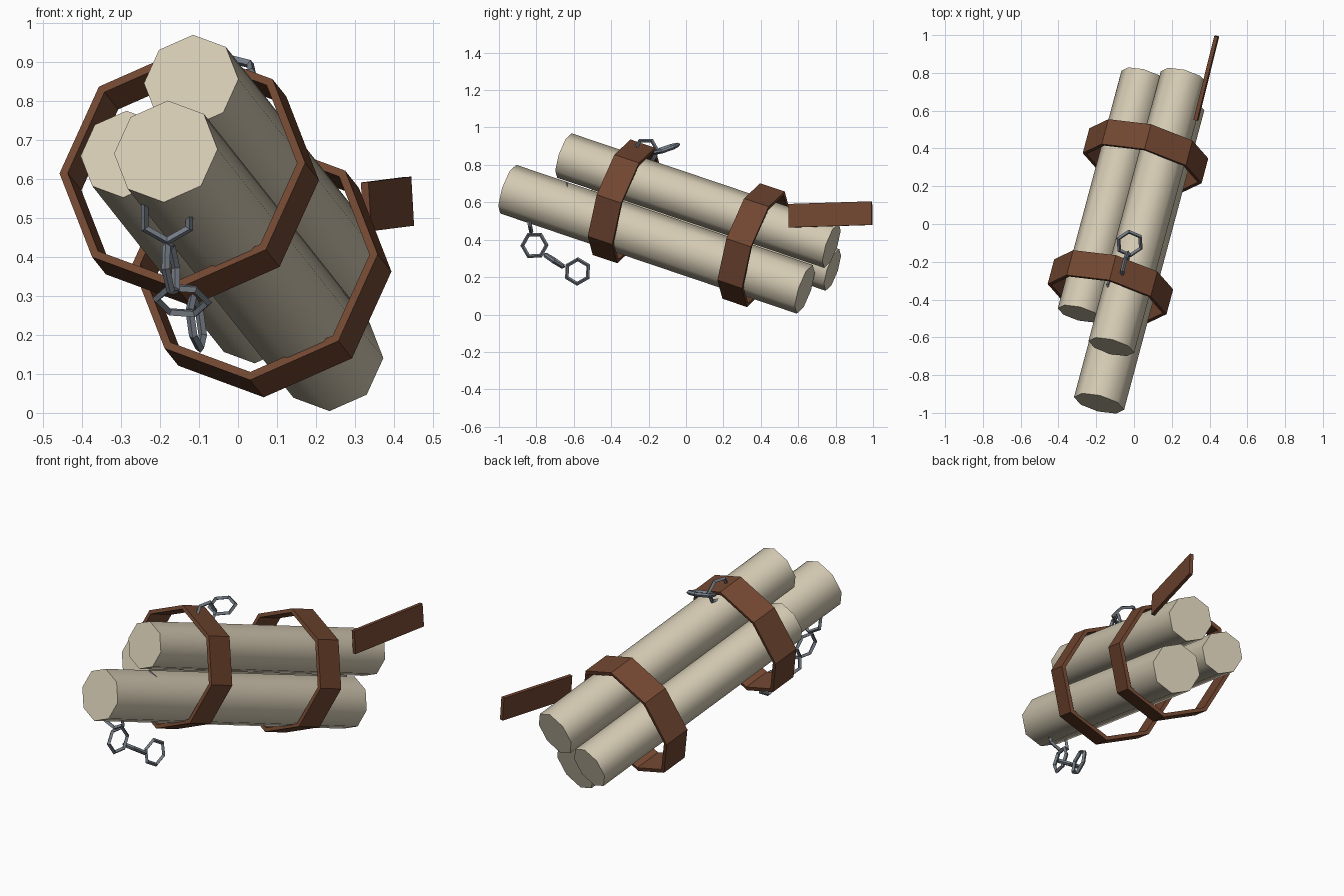
import bpy
from math import radians, cos, sin
from mathutils import Matrix, Vector

cube = bpy.data.objects.get("Cube")
if cube:
    bpy.data.objects.remove(cube, do_unlink=True)


def material(name, rgb):
    mat = bpy.data.materials.new(name)
    mat.use_nodes = True
    mat.diffuse_color = (*rgb, 1)
    mat.node_tree.nodes["Principled BSDF"].inputs["Base Color"].default_value = (*rgb, 1)
    return mat


WOOD = material("pale wood", (0.66, 0.59, 0.45))
LEATHER = material("brown leather", (0.165, 0.062, 0.03))
STEEL = material("grey steel", (0.18, 0.205, 0.24))


def frame(center, normal, spoke):
    """Placement with local z along normal and local x towards spoke."""
    z = Vector(normal).normalized()
    x = Vector(spoke)
    x = (x - z * x.dot(z)).normalized()
    y = z.cross(x)
    rot = Matrix((x, y, z)).transposed().to_4x4()
    return Matrix.Translation(center) @ rot


def finish(name, mat, matrix):
    ob = bpy.context.object
    ob.name = name
    ob.data.materials.append(mat)
    ob.matrix_world = matrix
    return ob


# Shared bundle direction, with a slight roll
AXIS = Vector((0.246, 0.918, -0.31)).normalized()
side = AXIS.cross(Vector((0, 0, 1))).normalized()
ROLL = radians(2.5)
UP = side.cross(AXIS) * cos(ROLL) - side * sin(ROLL)


# Logs: front end centre, length, radius
def log(name, front, length, radius):
    bpy.ops.mesh.primitive_cylinder_add(vertices=8, radius=radius, depth=length)
    finish(name, WOOD, frame(Vector(front) + AXIS * length / 2, AXIS, UP))
    bpy.ops.object.shade_smooth_by_angle(angle=radians(60))


log("lower_log", (-0.185, -0.95, 0.67), 1.726, 0.137)
log("upper_log", (-0.12, -0.65, 0.85), 1.555, 0.125)
log("side_log", (-0.29, -0.475, 0.663), 1.37, 0.117)


# Octagonal straps around the bundle
def strap(name, center):
    bpy.ops.mesh.primitive_cylinder_add(vertices=8, radius=0.325, depth=0.143,
                                        end_fill_type='NOTHING')
    ob = finish(name, LEATHER, frame(center, AXIS, UP))
    solid = ob.modifiers.new("thickness", 'SOLIDIFY')
    solid.thickness = 0.02
    solid.offset = -1
    solid.use_even_offset = True


front_center = Vector((-0.125, -0.332, 0.605))
strap("front_strap", front_center)
strap("back_strap", front_center + AXIS * 0.755)

# Loose strap end
bpy.ops.mesh.primitive_cube_add(size=1)
strap_end = finish("loose_strap_end", LEATHER,
                   frame((0.383, 0.772, 0.535), (0.11, 0.445, 0.014), (-0.06, -0.03, 1)))
strap_end.matrix_world = strap_end.matrix_world @ Matrix.Diagonal((0.126, 0.02, 0.458, 1))


# Six-sided chain links: centre, plane normal, direction of one corner
def chain(name, links):
    for i, (center, normal, spoke) in enumerate(links):
        bpy.ops.mesh.primitive_torus_add(major_segments=6, minor_segments=4,
                                         major_radius=0.066, minor_radius=0.011)
        finish(f"{name}_link_{i + 1}", STEEL, frame(center, normal, spoke))


chain("hanging_chain", [
    ((-0.10, -0.63, 0.635), (0, 1, 0.1), (0, 0, 1)),
    ((-0.182, -0.84, 0.505), (0, 1, 0.2), (0, 0, -1)),
    ((-0.172, -0.81, 0.37), (1, -0.2, 0.1), (0, -1, 0)),
    ((-0.143, -0.705, 0.288), (0.08, 0.55, 0.84), (1, 0, 0)),
    ((-0.107, -0.58, 0.23), (1, -0.22, 0.15), (0, 0, 1)),
])
chain("top_chain", [
    ((-0.072, -0.32, 0.82), (0, 0.1, 1), (1, 0, 0)),
    ((-0.048, -0.215, 0.872), (1, -0.25, 0.1), (0, 1, 0)),
    ((-0.023, -0.103, 0.887), (0.1, -0.32, 0.95), (-0.1, 1, 0)),
])
